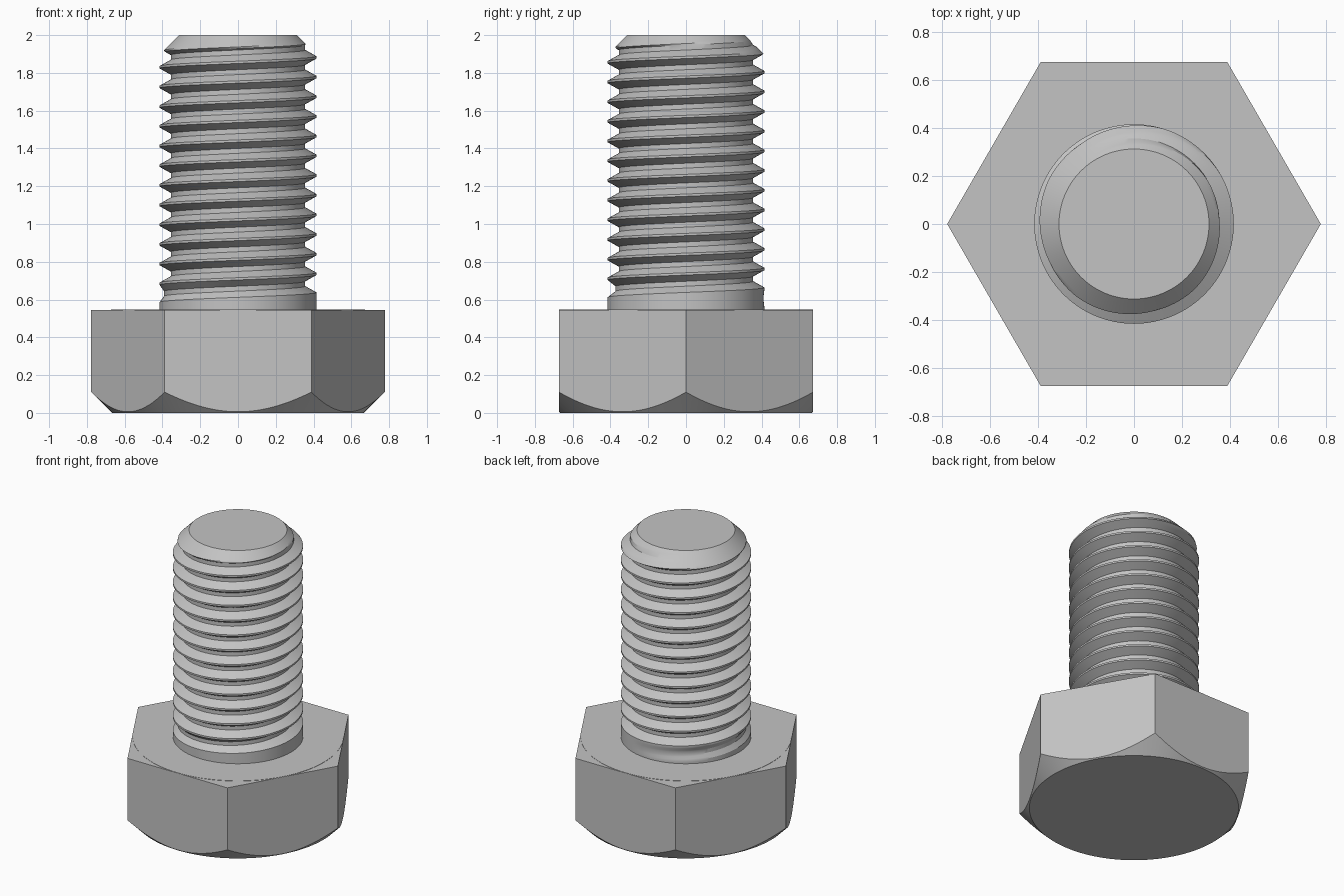
import bpy, bmesh
from math import pi, cos, sin, radians

cube = bpy.data.objects.get("Cube")
if cube:
    bpy.data.objects.remove(cube, do_unlink=True)

STEPS = 120                      # divisions around the axis
HEAD_TOP, TOP = 0.546, 2.0
FLAT = 0.673                     # centre to hexagon flat
FACE_R = 0.667                   # flat circle under the head
SHANK_R, TIP_R = 0.415, 0.312
PITCH, DEPTH = 0.1042, 0.059
ROOT, FLANK = 0.013, 0.033       # half root width, flank height
GROOVE_Z = 1.83                  # a groove centre at angle zero

steel = bpy.data.materials.new("steel grey")
steel.use_nodes = True
grey = (0.55, 0.55, 0.55, 1)
steel.diffuse_color = grey
steel.node_tree.nodes["Principled BSDF"].inputs["Base Color"].default_value = grey


def finish(name, bm):
    """Clean the mesh, make the object and shade it smooth with sharp edges."""
    bmesh.ops.remove_doubles(bm, verts=bm.verts, dist=0.00005)
    bmesh.ops.recalc_face_normals(bm, faces=bm.faces)
    mesh = bpy.data.meshes.new(name)
    bm.to_mesh(mesh)
    bm.free()
    mesh.materials.append(steel)
    obj = bpy.data.objects.new(name, mesh)
    bpy.context.collection.objects.link(obj)
    bpy.ops.object.select_all(action="DESELECT")
    obj.select_set(True)
    bpy.context.view_layer.objects.active = obj
    bpy.ops.object.shade_smooth_by_angle(angle=radians(25))
    return obj


def ring(bm, point):
    """Closed loop of vertices from a function of angle giving (radius, z)."""
    verts = []
    for j in range(STEPS):
        a = 2 * pi * j / STEPS
        r, z = point(a)
        verts.append(bm.verts.new((r * cos(a), r * sin(a), z)))
    return verts


def bridge(bm, low, high):
    for j in range(STEPS):
        k = (j + 1) % STEPS
        bm.faces.new((low[j], low[k], high[k], high[j]))


def hex_radius(a):
    return FLAT / cos(a % (pi / 3) - pi / 6)


# Hexagonal head, its underside cut by a 45 degree cone
bm = bmesh.new()
bottom = ring(bm, lambda a: (FACE_R, 0))
arcs = ring(bm, lambda a: (hex_radius(a), hex_radius(a) - FACE_R))
upper = ring(bm, lambda a: (hex_radius(a), HEAD_TOP))
bridge(bm, bottom, arcs)
bridge(bm, arcs, upper)
bm.faces.new(bottom)
bm.faces.new(upper)
finish("hex_head", bm)

# Thin round bearing face on the head
bm = bmesh.new()
low = ring(bm, lambda a: (FLAT - 0.001, HEAD_TOP - 0.002))
high = ring(bm, lambda a: (FLAT - 0.001, HEAD_TOP + 0.002))
bridge(bm, low, high)
bm.faces.new(high)
finish("bearing_face", bm)

# Threaded shank: helical rows that fade out below and meet a cone at the tip
half = [ROOT + FLANK * i / 4 for i in range(5)]
offsets = [-u for u in reversed(half)] + half
rows = [(turn, u) for turn in range(-14, 4) for u in offsets]


def thread_point(turn, u, j):
    a = 2 * pi * j / STEPS
    centre = GROOVE_Z + PITCH * (turn + j / STEPS)
    z = min(max(centre + u, HEAD_TOP - 0.001), TOP)
    u = z - centre
    fade = min(max((centre - 0.60) / 0.08, 0), 1)
    cut = min(max((ROOT + FLANK - abs(u)) / FLANK, 0), 1)
    r = min(SHANK_R - DEPTH * cut * fade, TIP_R + TOP - z)
    return r * cos(a), r * sin(a), z


bm = bmesh.new()
columns = [[bm.verts.new(thread_point(t, u, j)) for t, u in rows]
           for j in range(STEPS + 1)]
for left, right in zip(columns, columns[1:]):
    for k in range(len(rows) - 1):
        bm.faces.new((left[k], right[k], right[k + 1], left[k + 1]))
bmesh.ops.remove_doubles(bm, verts=bm.verts, dist=0.00005)
tip = ring(bm, lambda a: (TIP_R, TOP))
bm.faces.new(tip)
finish("threaded_shank", bm)
